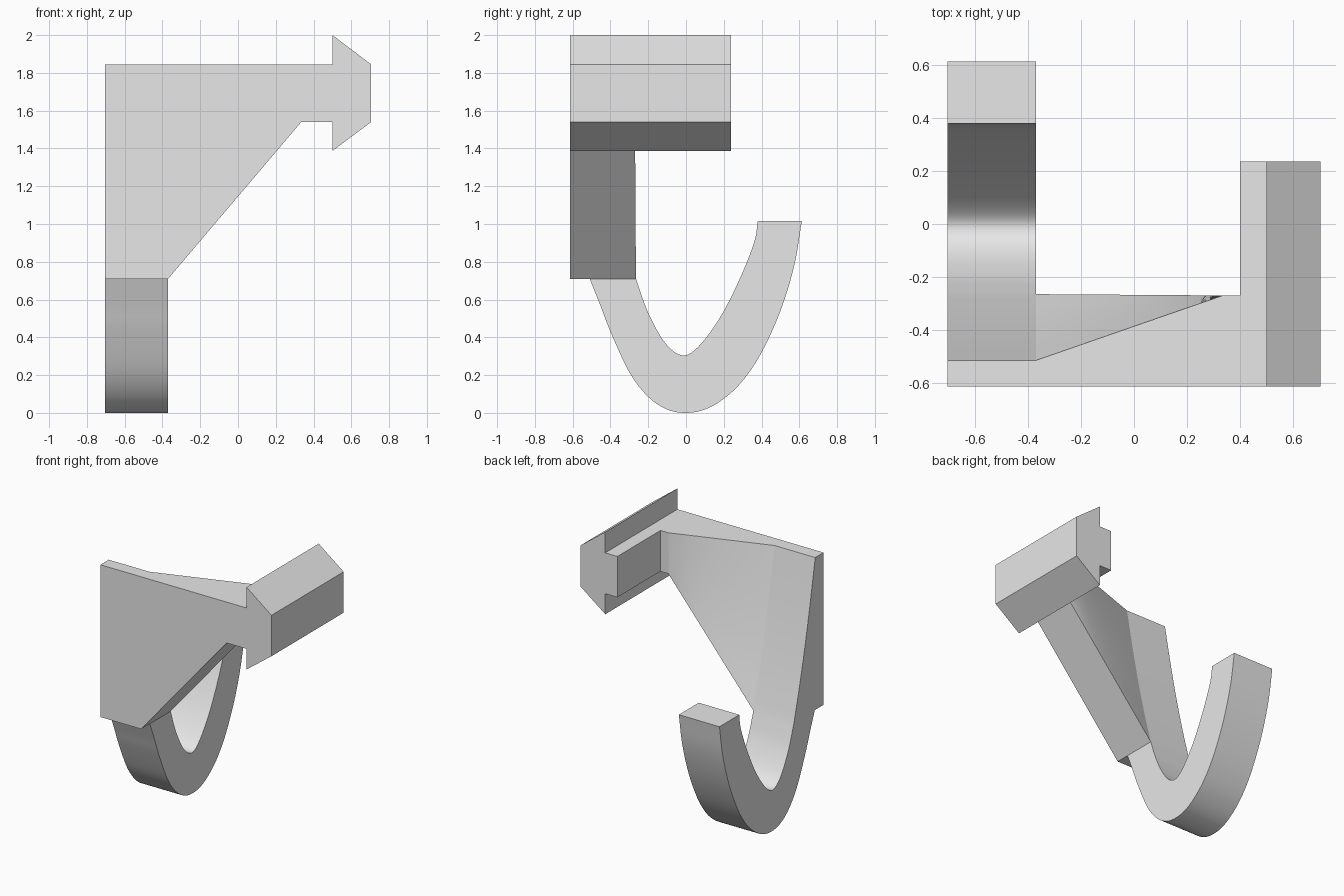
import bpy, bmesh, math
from mathutils import Vector

if "Cube" in bpy.data.objects:
    bpy.data.objects.remove(bpy.data.objects["Cube"], do_unlink=True)

grey = bpy.data.materials.new("light grey")
grey.use_nodes = True
grey.diffuse_color = (0.8, 0.8, 0.8, 1)
grey.node_tree.nodes["Principled BSDF"].inputs["Base Color"].default_value = (0.8, 0.8, 0.8, 1)

FRONT, LEFT, STRIP = -0.613, -0.705, -0.37
TOP, BOTTOM = 1.845, 0.71
NECK_X, NECK_Y, NECK_Z = 0.335, -0.27, 1.54


def smooth_path(points, steps=6):
    """Catmull-Rom curve through 2D points."""
    pts = [Vector(p) for p in points]
    pts = [2 * pts[0] - pts[1]] + pts + [2 * pts[-1] - pts[-2]]
    path = []
    for a, b, c, d in zip(pts, pts[1:], pts[2:], pts[3:]):
        for i in range(steps):
            t = i / steps
            path.append(0.5 * (2 * b + (c - a) * t + (2 * a - 5 * b + 4 * c - d) * t**2
                               + (3 * b - a - 3 * c + d) * t**3))
    return path + [pts[-2]]


def loft(name, rings):
    """Solid from a list of matching closed rings, capped at both ends."""
    bm = bmesh.new()
    loops = [[bm.verts.new(p) for p in ring] for ring in rings]
    for a, b in zip(loops, loops[1:]):
        for i in range(len(a)):
            j = (i + 1) % len(a)
            bm.faces.new((a[i], a[j], b[j], b[i]))
    bm.faces.new(loops[0][::-1])
    bm.faces.new(loops[-1])
    bmesh.ops.recalc_face_normals(bm, faces=bm.faces)
    mesh = bpy.data.meshes.new(name)
    bm.to_mesh(mesh)
    bm.free()
    mesh.materials.append(grey)
    obj = bpy.data.objects.new(name, mesh)
    bpy.context.collection.objects.link(obj)
    bpy.ops.object.select_all(action="DESELECT")
    obj.select_set(True)
    bpy.context.view_layer.objects.active = obj
    bpy.ops.object.shade_smooth_by_angle(angle=math.radians(15))
    return obj


# Side profiles as (y, z): back of the plate, inside and outside of the hook
back = smooth_path([(-0.515, TOP), (-0.46, 1.55), (-0.403, 1.27), (-0.336, 0.98), (-0.265, BOTTOM)], 4)
inner = smooth_path([(-0.265, BOTTOM), (-0.2, 0.53), (-0.11, 0.37), (-0.02, 0.305), (0.065, 0.35),
                     (0.18, 0.505), (0.28, 0.7), (0.36, 0.9), (0.38, 1.015)])
outer = smooth_path([(0.613, 1.015), (0.573, 0.78), (0.5, 0.54), (0.4, 0.32), (0.3, 0.17), (0.2, 0.075),
                     (0.1, 0.018), (0, 0), (-0.1, 0.018), (-0.2, 0.085), (-0.3, 0.215), (-0.4, 0.43),
                     (-0.45, 0.56), (-0.51, BOTTOM)])

# Hook with the upright strip above it
profile = back + inner[1:] + outer + [(FRONT, BOTTOM), (FRONT, TOP)]
loft("hook", [[(x, y, z) for y, z in profile] for x in (LEFT, STRIP)])

# Tapering web that blends the strip into the neck
rings = []
for i in range(13):
    u = i / 12
    x = STRIP + (NECK_X - STRIP) * u
    low = BOTTOM + (NECK_Z - BOTTOM) * u
    ring = [(x, FRONT, low), (x, FRONT, TOP)]
    for y, z in back:
        s = (z - BOTTOM) / (TOP - BOTTOM)
        ring.append((x, y + (NECK_Y - y) * u, low + (TOP - low) * s))
    rings.append(ring)
loft("web", rings)

# Neck joining the web to the rail
loft("neck", [[(x, FRONT, NECK_Z), (x, FRONT, TOP), (x, NECK_Y, TOP), (x, NECK_Y, NECK_Z)]
              for x in (NECK_X, 0.4)])

# Arrow-shaped rail running front to back
arrow = [(0.4, NECK_Z), (0.5, NECK_Z), (0.5, 1.387), (0.705, NECK_Z),
         (0.705, TOP), (0.5, 2), (0.5, TOP), (0.4, TOP)]
loft("arrow_rail", [[(x, y, z) for x, z in arrow] for y in (FRONT, 0.237)])
